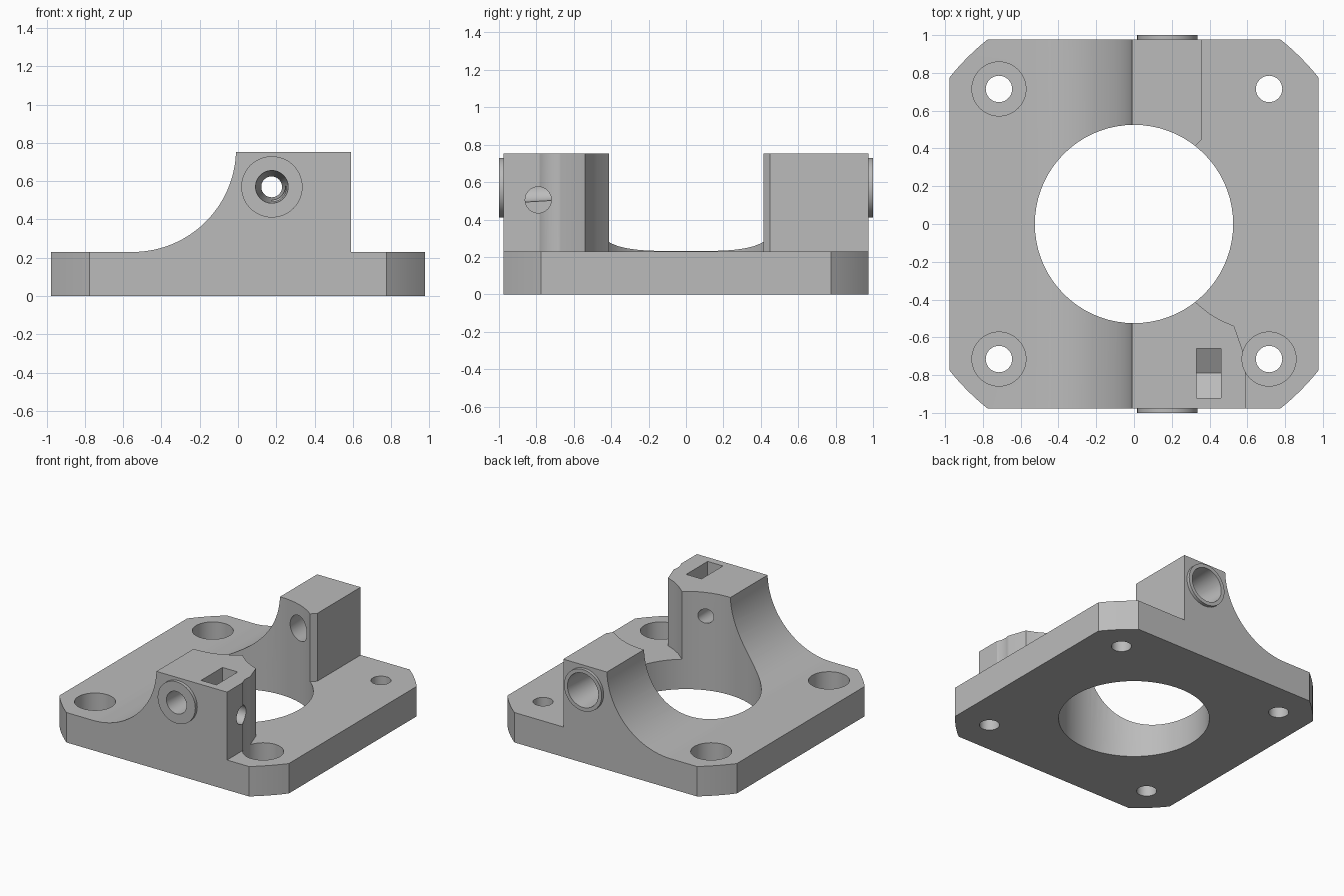
import bpy, bmesh
from math import sin, cos, pi, radians, atan2, hypot

cube = bpy.data.objects.get("Cube")
if cube:
    bpy.data.objects.remove(cube, do_unlink=True)

grey = bpy.data.materials.new("plain grey")
grey.use_nodes = True
grey.diffuse_color = (0.5, 0.5, 0.5, 1)
grey.node_tree.nodes["Principled BSDF"].inputs["Base Color"].default_value = (0.5, 0.5, 0.5, 1)


def place(axis, u, v, t):
    return {"x": (t, u, v), "y": (u, t, v), "z": (u, v, t)}[axis]


def loft(name, axis, start, end, lo, hi):
    """Solid between two outlines with equal point counts."""
    bm = bmesh.new()
    a = [bm.verts.new(place(axis, u, v, lo)) for u, v in start]
    b = [bm.verts.new(place(axis, u, v, hi)) for u, v in end]
    bm.faces.new(a)
    bm.faces.new(b)
    for i in range(len(a)):
        j = (i + 1) % len(a)
        bm.faces.new((a[i], a[j], b[j], b[i]))
    bmesh.ops.recalc_face_normals(bm, faces=bm.faces)
    mesh = bpy.data.meshes.new(name)
    bm.to_mesh(mesh)
    bm.free()
    mesh.materials.append(grey)
    ob = bpy.data.objects.new(name, mesh)
    bpy.context.collection.objects.link(ob)
    return ob


def prism(name, axis, pts, lo, hi):
    return loft(name, axis, pts, pts, lo, hi)


def arc(u, v, r, a0, a1, n):
    return [(u + r * cos(a0 + (a1 - a0) * i / n), v + r * sin(a0 + (a1 - a0) * i / n))
            for i in range(n + 1)]


def circle(u, v, r, n=48):
    return arc(u, v, r, 0, 2 * pi, n)[:-1]


def combine(target, tool, operation):
    mod = target.modifiers.new(tool.name, "BOOLEAN")
    mod.operation = operation
    mod.solver = "EXACT"
    mod.object = tool
    bpy.context.view_layer.objects.active = target
    bpy.ops.object.modifier_apply(modifier=mod.name)
    bpy.data.objects.remove(tool, do_unlink=True)


S, C, BASE, TOP = 0.976, 0.776, 0.23, 0.752
PIN_X, PIN_Z, BOLT, NUT_Y, NUT_Z = 0.177, 0.57, 0.715, -0.79, 0.505

# Side profile: plate, concave ramp and block
profile = [(-1.1, 0), (1.1, 0), (1.1, BASE), (0.59, BASE), (0.59, TOP)]
profile += arc(-0.55, 0.77, 0.54, radians(-2), radians(-90), 24) + [(-1.1, BASE)]
body = prism("mounting_bracket", "y", profile, -1.1, 1.1)

# Square plate outline with shallow rounded corners
a0, a1, radius = atan2(C, S), atan2(S, C), hypot(S, C)
outline = []
for k in range(4):
    outline += arc(0, 0, radius, a0 + k * pi / 2, a1 + k * pi / 2, 8)
combine(body, prism("plate_outline", "z", outline, -0.1, 1), "INTERSECT")

# Clear the space beside the two blocks
beside = [(1.2, -1.2), (1.2, 1.2), (0.36, 1.2), (0.36, 0.45), (0.32, 0.41), (0.2, 0.3),
          (0.2, -0.3), (0.32, -0.41), (0.4, -0.475), (0.46, -0.51), (0.53, -0.54),
          (0.575, -0.67), (0.59, -0.78), (0.59, -1.2)]
combine(body, prism("block_side_cut", "z", beside, BASE, 1), "DIFFERENCE")

# Pin bosses on the front and back
for side, lo, hi in (("front", -1, -0.95), ("back", 0.95, 1)):
    combine(body, prism(side + "_boss", "y", circle(PIN_X, PIN_Z, 0.16), lo, hi), "UNION")

# Main bore
combine(body, prism("main_bore", "z", circle(0, 0, 0.525, 72), -0.1, 1), "DIFFERENCE")

# Corner bolt holes, three of them counterbored
for x in (-BOLT, BOLT):
    for y in (-BOLT, BOLT):
        combine(body, prism("bolt_hole", "z", circle(x, y, 0.07, 32), -0.1, 0.4), "DIFFERENCE")
        if x < 0 or y < 0:
            combine(body, prism("counterbore", "z", circle(x, y, 0.143), 0.08, 1), "DIFFERENCE")

# Tapered pin holes
for name, r0, r1, lo, hi in (("front_pin_hole", 0.086, 0.05, -1.01, -0.42),
                             ("back_pin_hole", 0.09, 0.132, 0.42, 1.01)):
    combine(body, loft(name, "y", circle(PIN_X, PIN_Z, r0), circle(PIN_X, PIN_Z, r1), lo, hi),
            "DIFFERENCE")

# Pointed nut slot and its side screw hole
slot = [(NUT_Y - 0.13, 1), (NUT_Y - 0.13, NUT_Z - 0.075), (NUT_Y, NUT_Z - 0.15),
        (NUT_Y + 0.13, NUT_Z - 0.075), (NUT_Y + 0.13, 1)]
combine(body, prism("nut_slot", "x", slot, 0.33, 0.46), "DIFFERENCE")
combine(body, prism("screw_hole", "x", circle(NUT_Y, NUT_Z, 0.07, 32), PIN_X, 0.8), "DIFFERENCE")

# Smooth curved walls, crisp edges
bpy.ops.object.select_all(action="DESELECT")
body.select_set(True)
bpy.context.view_layer.objects.active = body
bpy.ops.object.shade_smooth_by_angle(angle=radians(25))
